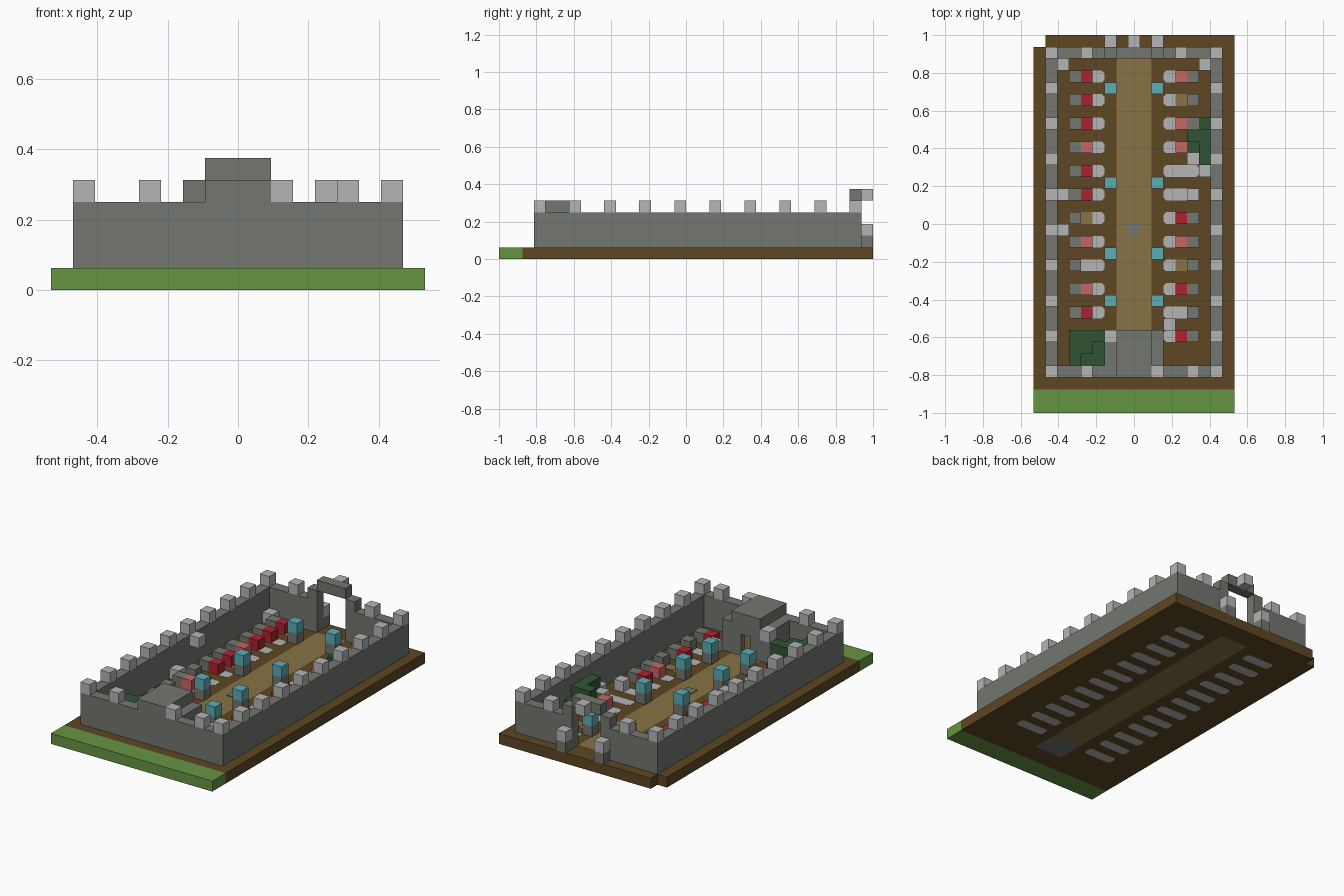
import bpy
import bmesh
from mathutils import Matrix, Vector

cube = bpy.data.objects.get("Cube")
if cube:
    bpy.data.objects.remove(cube, do_unlink=True)

U = 0.0625  # one block


def material(name, rgb):
    col = [(c / 255 / 12.92) if c < 11 else ((c / 255 + 0.055) / 1.055) ** 2.4 for c in rgb] + [1]
    m = bpy.data.materials.new(name)
    m.use_nodes = True
    m.diffuse_color = col
    bsdf = m.node_tree.nodes["Principled BSDF"]
    bsdf.inputs["Base Color"].default_value = col
    return m


DIRT = material("dirt", (94, 71, 36))
PATH = material("path_tan", (137, 114, 68))
GRASS = material("grass", (101, 149, 66))
STONE = material("stone_grey", (115, 118, 112))
PALE = material("pale_stone", (179, 181, 179))
RED = material("red", (174, 34, 48))
PINK = material("pink", (198, 102, 100))
CYAN = material("lamp_cyan", (91, 174, 182))
LEAF = material("leaf_green", (48, 84, 53))


def blocks(name, mat, boxes, proud=0.0):
    """One object from block ranges (i0, i1, j0, j1, k0, k1), inclusive."""
    bm = bmesh.new()
    for i0, i1, j0, j1, k0, k1 in boxes:
        lo = Vector(((i0 - 8.5) * U, (j0 - 16) * U, k0 * U))
        hi = Vector(((i1 - 7.5) * U, (j1 - 15) * U, (k1 + 1) * U + proud))
        scale = Matrix.Diagonal((*(hi - lo), 1))
        bmesh.ops.create_cube(bm, size=1, matrix=Matrix.Translation((lo + hi) / 2) @ scale)
    return finish(name, mat, bm)


def finish(name, mat, bm):
    me = bpy.data.meshes.new(name)
    bm.to_mesh(me)
    bm.free()
    me.materials.append(mat)
    ob = bpy.data.objects.new(name, me)
    bpy.context.collection.objects.link(ob)
    return ob


def single(i, j, k):
    return (i, i, j, j, k, k)


# Ground
blocks("grass_strip", GRASS, [(0, 16, 0, 1, 0, 0)])
blocks("dirt_left", DIRT, [(0, 6, 2, 30, 0, 0), (1, 6, 31, 31, 0, 0)])
blocks("dirt_right", DIRT, [(10, 16, 2, 31, 0, 0)])
blocks("dirt_ends", DIRT, [(7, 9, 2, 3, 0, 0), (7, 9, 30, 31, 0, 0)])
blocks("path", PATH, [(7, 9, 7, 29, 0, 0)])
blocks("chapel_floor", STONE, [(7, 9, 4, 6, 0, 0)])
blocks("centre_marker", STONE, [single(8, 15, 0)], proud=0.004)

# Perimeter walls with gateway
blocks("walls", STONE, [
    (1, 1, 3, 30, 1, 3), (15, 15, 3, 30, 1, 3), (2, 14, 3, 3, 1, 3),
    (2, 5, 30, 30, 1, 3), (11, 14, 30, 30, 1, 3)])
blocks("gate_arch", STONE, [
    (6, 6, 30, 30, 1, 4), (10, 10, 30, 30, 1, 4), (7, 9, 30, 30, 5, 5)])
blocks("battlements", PALE,
       [single(i, j, 4) for i in (1, 15) for j in range(3, 31, 3)]
       + [single(i, 3, 4) for i in (4, 10, 13)]
       + [single(i, 30, 4) for i in (4, 12)])
blocks("gate_posts", STONE, [single(i, 31, 1) for i in (6, 10)])
blocks("gate_caps", PALE, [single(6, 31, 2), single(10, 31, 2), single(8, 31, 5)])

# Chapel with a doorway facing the path
blocks("chapel", STONE, [
    (6, 6, 4, 5, 1, 3), (6, 6, 6, 6, 1, 2), (10, 10, 4, 6, 1, 3),
    (7, 9, 4, 5, 1, 3), (7, 7, 6, 6, 1, 3), (9, 9, 6, 6, 1, 3),
    (8, 8, 6, 6, 3, 3), (7, 9, 3, 6, 4, 4)])
blocks("chapel_door", PATH, [(8, 8, 5, 5, 1, 2)]).location.y = 0.03
blocks("chapel_corner", PALE, [single(6, 6, 3)])

# Grave slabs with cut corners, set into the ground
bm = bmesh.new()
for side in (-1, 1):
    for j in range(6, 30, 2):
        cx, cy = side * 4 * U, (j - 15.5) * U
        a, b, c = 1.5 * U, 0.5 * U, 0.014
        outline = [(a, b - c), (a - c, b), (c - a, b), (-a, b - c),
                   (-a, c - b), (c - a, -b), (a - c, -b), (a, c - b)]
        face = bm.faces.new([bm.verts.new((cx + x, cy + y, -0.0005)) for x, y in outline])
        ext = bmesh.ops.extrude_face_region(bm, geom=[face])["geom"]
        top = [v for v in ext if isinstance(v, bmesh.types.BMVert)]
        bmesh.ops.translate(bm, verts=top, vec=(0, 0, U + 0.0015))
bmesh.ops.recalc_face_normals(bm, faces=bm.faces)
finish("grave_slabs", PALE, bm)

# Headstones and flowers, listed from back to front: r red, p pink, t bare earth
left_row, right_row = "rrrprrtp-pr", "ptpp--rptr-r"
stones, flowers = [], {"r": [], "p": [], "t": []}
pale_stones = [single(13, 18, 1)]
for row, stone_i, flower_i in ((left_row, 3, 4), (right_row, 13, 12)):
    for n, kind in enumerate(row):
        j = 28 - 2 * n
        if (stone_i, j) not in ((13, 22), (13, 20), (13, 18)):
            stones.append(single(stone_i, j, 1))
        if kind in flowers:
            flowers[kind].append(single(flower_i, j, 0 if kind == "t" else 1))
blocks("headstones", STONE, stones)
blocks("pale_headstones", PALE, pale_stones)
blocks("red_flowers", RED, flowers["r"])
blocks("pink_flowers", PINK, flowers["p"])
blocks("bare_earth", PATH, flowers["t"], proud=0.004)

# Lamps along the path
lamps = [(i, j) for i in (6, 10) for j in (9, 13, 19, 27)]
blocks("lamp_posts", STONE, [single(i, j, 1) for i, j in lamps])
blocks("lamp_lights", CYAN, [single(i, j, 2) for i, j in lamps])

# Bushes
blocks("front_bush", LEAF, [
    (3, 5, 4, 6, 1, 1), (3, 5, 6, 6, 2, 2), (3, 4, 5, 5, 2, 2), single(3, 4, 2)])
blocks("back_bush", LEAF, [(13, 14, 22, 23, 1, 1), (14, 14, 21, 24, 1, 1),
                           (14, 14, 21, 23, 2, 2), single(13, 23, 2)])

# Loose pale blocks
blocks("loose_blocks", PALE, [
    single(2, 29, 1), single(14, 29, 1), single(2, 18, 3), single(2, 15, 1),
    single(13, 21, 1), single(14, 20, 1), single(11, 7, 1)])
